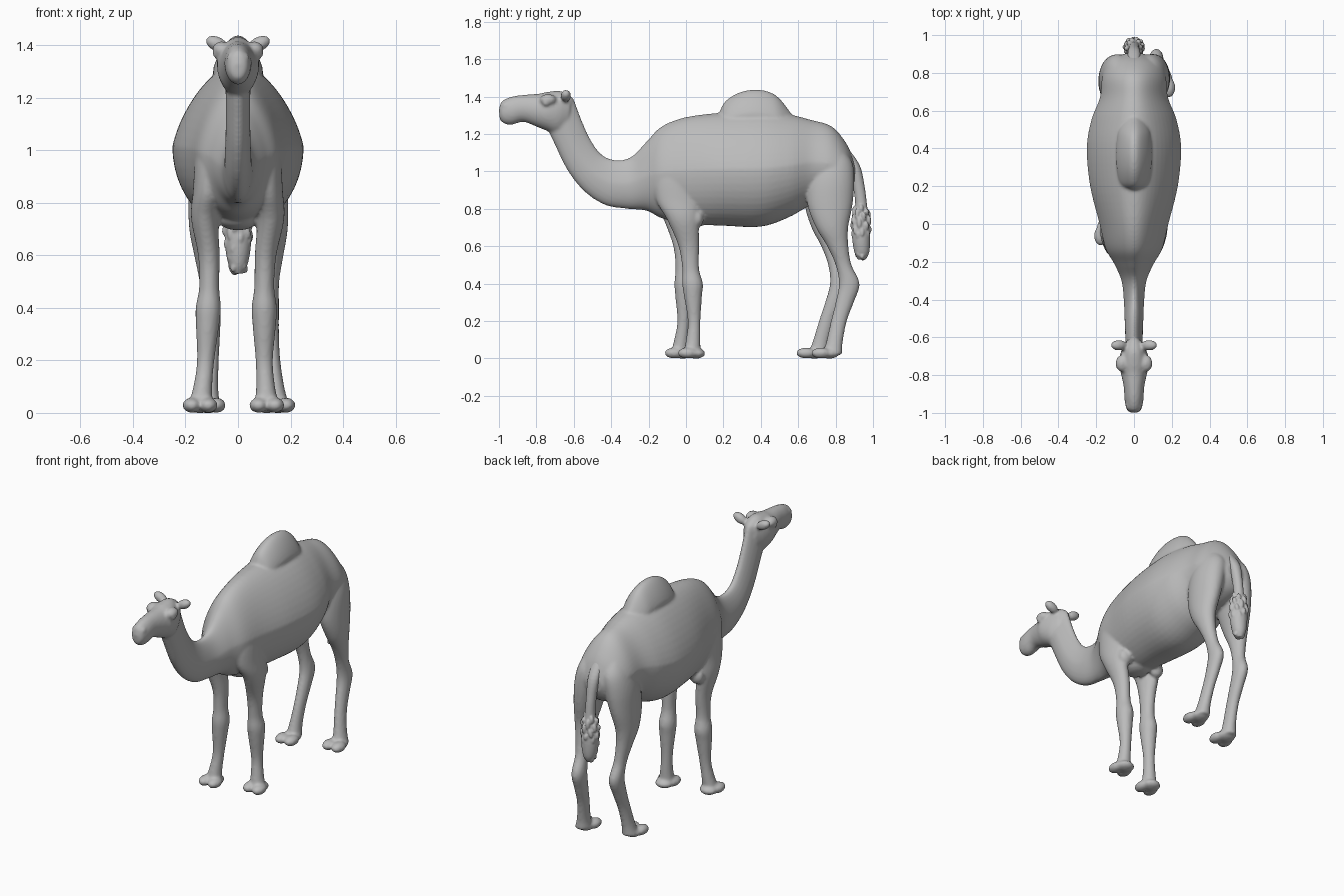
import bpy, bmesh, math, random
from mathutils import Vector, Matrix

cube = bpy.data.objects.get("Cube")
if cube:
    bpy.data.objects.remove(cube, do_unlink=True)

SIDES = 48
STEPS = 5
random.seed(3)

hide = bpy.data.materials.new("grey_hide")
hide.use_nodes = True
hide.diffuse_color = (0.5, 0.5, 0.5, 1)
hide.node_tree.nodes["Principled BSDF"].inputs["Base Color"].default_value = hide.diffuse_color


def catmull(a, b, c, d, t):
    """Smooth blend from ring b to ring c."""
    return [q + 0.5 * t * (r - p + t * (2*p - 5*q + 4*r - s + t * (3*(q - r) + s - p)))
            for p, q, r, s in zip(a, b, c, d)]


def loft(bm, rings, pinch=0):
    """Skin rings (x, y1, z1, y2, z2, half width); pinch narrows them towards point 1."""
    fine = []
    for i in range(len(rings) - 1):
        a, b = rings[max(i - 1, 0)], rings[i]
        c, d = rings[i + 1], rings[min(i + 2, len(rings) - 1)]
        fine += [catmull(a, b, c, d, k / STEPS) for k in range(STEPS)]
    fine.append(rings[-1])
    loops = []
    for x, y1, z1, y2, z2, w in fine:
        mid = Vector((x, (y1 + y2) / 2, (z1 + z2) / 2))
        half = Vector((0, (y1 - y2) / 2, (z1 - z2) / 2))
        loop = []
        for k in range(SIDES):
            t = math.tau * k / SIDES
            wide = w * math.sin(t) * (1 - pinch * max(0, math.cos(t)))
            loop.append(bm.verts.new(mid + half * math.cos(t) + Vector((wide, 0, 0))))
        loops.append(loop)
    for low, high in zip(loops, loops[1:]):
        for k in range(SIDES):
            n = (k + 1) % SIDES
            bm.faces.new((low[k], low[n], high[n], high[k]))
    bm.faces.new(loops[0])
    bm.faces.new(loops[-1][::-1])


def blob(bm, centre, radii, tilt=0):
    """Ellipsoid, optionally tilted about the front axis."""
    m = Matrix.Translation(centre) @ Matrix.Rotation(tilt, 4, 'Y') @ Matrix.Diagonal((*radii, 1))
    bmesh.ops.create_uvsphere(bm, u_segments=20, v_segments=12, radius=1, matrix=m)


def finish(name, bm, voxel, smoothing):
    """Fuse the shells in bm into one smooth skin."""
    bmesh.ops.recalc_face_normals(bm, faces=bm.faces)
    mesh = bpy.data.meshes.new(name)
    bm.to_mesh(mesh)
    bm.free()
    mesh.materials.append(hide)
    ob = bpy.data.objects.new(name, mesh)
    bpy.context.collection.objects.link(ob)
    fuse = ob.modifiers.new("fuse", 'REMESH')
    fuse.mode = 'VOXEL'
    fuse.voxel_size = voxel
    fuse.use_smooth_shade = True
    soften = ob.modifiers.new("soften", 'SMOOTH')
    soften.factor = 0.5
    soften.iterations = smoothing


body = bmesh.new()

# Neck and torso: top y, top z, bottom y, bottom z, half width
trunk = [(-.6, 1.39, -.75, 1.25, .05), (-.56, 1.28, -.7, 1.14, .047),
         (-.51, 1.17, -.63, 1.0, .047), (-.45, 1.09, -.54, .89, .05),
         (-.37, 1.06, -.43, .82, .054), (-.29, 1.08, -.31, .8, .066),
         (-.21, 1.16, -.21, .79, .105), (-.13, 1.24, -.13, .75, .15),
         (0, 1.29, 0, .72, .182), (.2, 1.315, .2, .71, .232),
         (.4, 1.325, .4, .705, .25), (.55, 1.305, .55, .755, .226),
         (.67, 1.275, .67, .82, .18), (.78, 1.24, .78, .84, .168),
         (.86, 1.145, .86, .88, .135), (.905, 1.04, .9, .94, .05)]
loft(body, [(0, *r) for r in trunk], pinch=.27)

# Head from muzzle to nape
head = [(-1, 1.33, -.995, 1.275, .022), (-.985, 1.375, -.97, 1.255, .04),
        (-.93, 1.4, -.93, 1.25, .05), (-.86, 1.41, -.87, 1.265, .054),
        (-.79, 1.415, -.8, 1.24, .068), (-.74, 1.425, -.75, 1.22, .08),
        (-.67, 1.43, -.69, 1.2, .07), (-.61, 1.4, -.64, 1.22, .046)]
loft(body, [(0, *r) for r in head])

# Hump: y, top z, half width
hump = [(.18, 1.32, .05), (.21, 1.375, .075), (.28, 1.42, .09), (.36, 1.437, .095),
        (.44, 1.427, .09), (.5, 1.39, .08), (.57, 1.3, .05)]
loft(body, [(0, y, z, y, 1.18, w) for y, z, w in hump], pinch=.35)

# Leg profiles: x, front y, back y, z, half width
front_leg = [(.08, -.12, .04, 1.12, .04), (.095, -.17, .08, 1.0, .065),
             (.11, -.16, .08, .85, .06),
             (.124, -.1, .07, .74, .052), (.105, -.04, .07, .6, .041),
             (.1, -.02, .07, .48, .038), (.1, -.02, .09, .4, .048),
             (.1, -.01, .085, .33, .044), (.1, .01, .077, .2, .033),
             (.105, 0, .077, .1, .036), (.11, -.015, .077, .02, .048)]
hind_leg = [(.075, .72, .83, 1.13, .04), (.08, .67, .888, 1.05, .078),
            (.1, .645, .9, .95, .083),
            (.12, .65, .89, .82, .07), (.133, .695, .867, .7, .056),
            (.13, .755, .868, .6, .043), (.122, .8, .885, .5, .035),
            (.118, .818, .928, .4, .038), (.122, .8, .897, .3, .034),
            (.13, .775, .86, .2, .031), (.143, .75, .838, .09, .035),
            (.152, .73, .835, .02, .047)]


def leg(profile, toe_y, side, stride=0, splay=0):
    rings = []
    for x, y1, y2, z, w in profile:
        shift = stride * (1 - z)
        rings.append((side * (x + splay * (1 - z) ** 2), y1 + shift, z, y2 + shift, z, w))
    loft(body, rings)
    # Two broad toes and a heel pad
    fx, fy = rings[-1][0], toe_y + stride
    for s in (-1, 1):
        blob(body, (fx + s * .031, fy, .029), (.036, .053, .029))
    blob(body, (fx, fy + .045, .027), (.053, .05, .028))


leg(front_leg, .008, 1)
leg(front_leg, .008, -1, stride=-.07, splay=.036)
leg(hind_leg, .722, 1)
leg(hind_leg, .722, -1, stride=-.08, splay=-.04)

# Paired details: ears, brows, eyes, nostrils, elbows
for s in (-1, 1):
    blob(body, (s * .08, -.642, 1.404), (.047, .028, .028), -s * .45)
    blob(body, (s * .062, -.738, 1.383), (.036, .045, .031))
    blob(body, (s * .084, -.75, 1.365), (.014, .018, .014))
    blob(body, (s * .028, -.963, 1.352), (.016, .022, .018))
    blob(body, (s * .115, .06, .75), (.045, .035, .05))
# Chest pad
blob(body, (0, .02, .74), (.08, .09, .045))
finish("body", body, .009, 4)

# Tail: front y, back y, z, half width
tail = bmesh.new()
strand = [(.82, .87, 1.12, .03), (.87, .93, 1.03, .034), (.893, .955, .92, .029),
          (.905, .968, .82, .03), (.89, .978, .74, .046), (.888, .985, .65, .05),
          (.9, .98, .57, .038), (.918, .962, .53, .018)]
loft(tail, [(0, y1, z, y2, z, w) for y1, y2, z, w in strand])

# Shaggy tuft of hair locks
for i in range(44):
    t = i / 43
    swell = .5 + .5 * math.sin(math.pi * min(1, t + .15))
    a = i * 2.4
    at = (.045 * swell * math.cos(a), .936 + .043 * swell * math.sin(a), .8 - .25 * t)
    blob(tail, at, (.014, .014, random.uniform(.02, .034)), random.uniform(-.4, .4))
finish("tail", tail, .005, 1)
